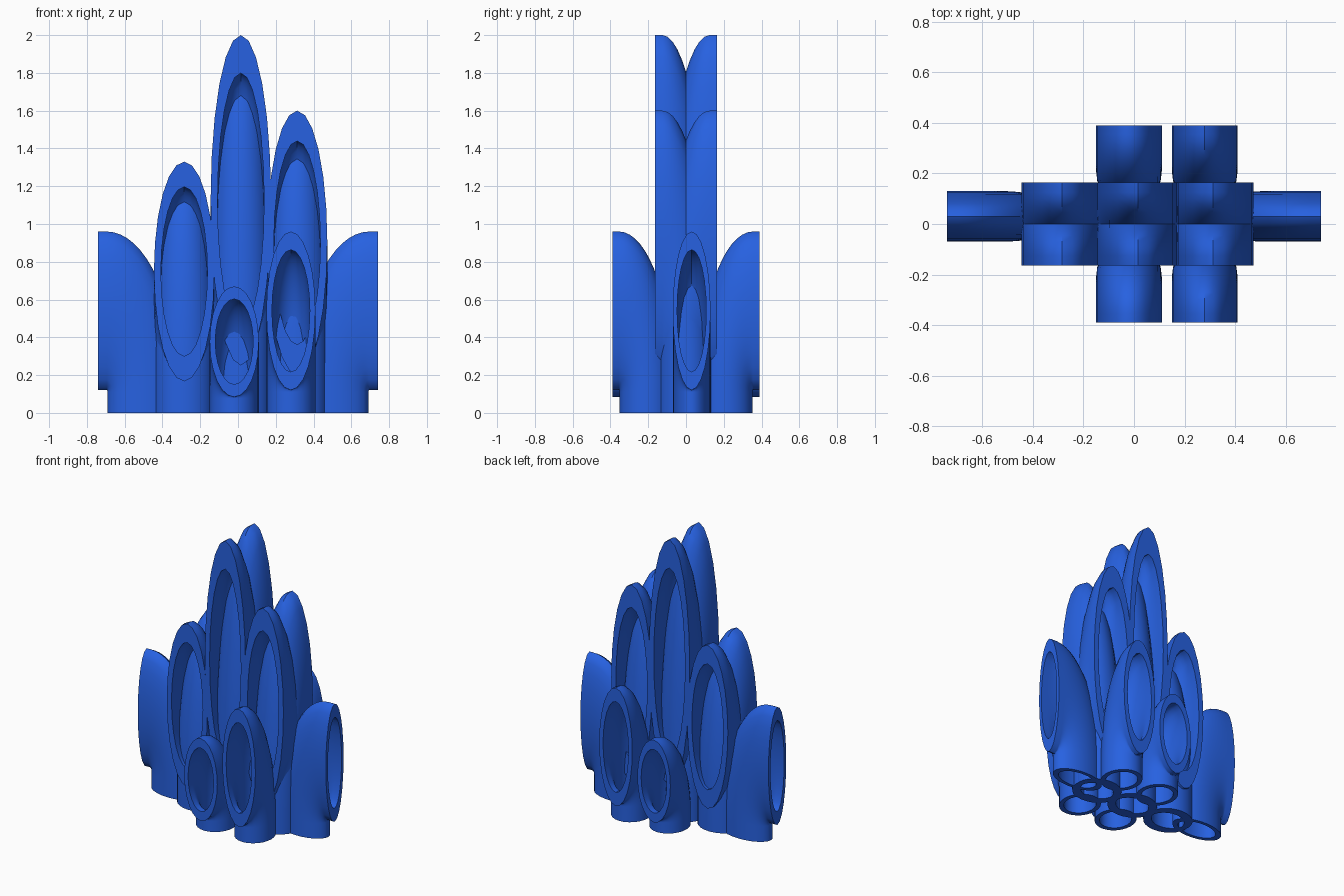
import bpy, bmesh, math

if "Cube" in bpy.data.objects:
    bpy.data.objects.remove(bpy.data.objects["Cube"])

SIDES, BEND = 24, 16
WALL = 0.77          # inner / outer size of the tube
PIVOT = 0.115        # height of the inner corner, as a share of the top height

blue = bpy.data.materials.new("blue")
blue.diffuse_color = (0.02, 0.12, 0.75, 1)
blue.use_nodes = True
blue.node_tree.nodes["Principled BSDF"].inputs["Base Color"].default_value = blue.diffuse_color


def elbow(name, mouth, across, out, width, stub, reach, top):
    """Hollow elbow pipe: stands on the floor and turns outwards along 'out'.
    mouth = distance of the opening from the centre, across = sideways offset."""
    zb, h = top * PIVOT, top * (1 - PIVOT)

    def ring(kind, a, k):
        pts = []
        for i in range(SIDES):
            th = 2 * math.pi * i / SIDES
            t = 0.5 + 0.5 * k * math.cos(th)
            t = 0.012 + 0.988 * t
            depth, z = stub + reach * t * math.sin(a), zb + h * t * math.cos(a)
            if kind == "mouth":
                depth = 0
            if kind == "foot":
                z = 0
            d, s = mouth - depth, width / 2 * k * math.sin(th)
            pts.append((out[0] * d + abs(out[1]) * (across + s),
                        out[1] * d + abs(out[0]) * (across + s), z))
        return pts

    stations = [("mouth", 0)]
    stations += [("bend", math.pi / 2 * i / BEND) for i in range(BEND + 1)]
    stations += [("foot", math.pi / 2)]
    # outer skin from mouth to foot, then inner skin back again
    rings = [ring(k, a, 1.0) for k, a in stations]
    rings += [ring(k, a, WALL) for k, a in reversed(stations)]

    bm = bmesh.new()
    rows = [[bm.verts.new(p) for p in r] for r in rings]
    for j, row in enumerate(rows):
        nxt = rows[(j + 1) % len(rows)]
        for i in range(SIDES):
            n = (i + 1) % SIDES
            bm.faces.new((row[i], row[n], nxt[n], nxt[i]))
    bmesh.ops.recalc_face_normals(bm, faces=bm.faces[:])
    me = bpy.data.meshes.new(name)
    bm.to_mesh(me)
    bm.free()
    me.materials.append(blue)
    ob = bpy.data.objects.new(name, me)
    bpy.context.collection.objects.link(ob)
    bpy.ops.object.select_all(action='DESELECT')
    ob.select_set(True)
    bpy.context.view_layer.objects.active = ob
    bpy.ops.object.shade_smooth_by_angle(angle=math.radians(35))


for side, sy in (("front", -1), ("back", 1)):
    # tall pipes standing back to back
    for label, x, top in (("left", -0.285, 1.33), ("middle", 0.015, 2.0), ("right", 0.313, 1.6)):
        elbow(f"tall_pipe_{label}_{side}", 0.165, x, (0, sy), 0.32, 0.04, 0.275, top)
    # short pipes in front and behind
    for label, x, top in (("small", -0.02, 0.67), ("large", 0.28, 0.96)):
        elbow(f"short_pipe_{label}_{side}", 0.39, x, (0, sy), 0.26, 0.035, 0.29, top)

# end pipes facing left and right
for side, sx in (("left", -1), ("right", 1)):
    elbow(f"end_pipe_{side}", 0.74, 0.03, (sx, 0), 0.20, 0.045, 0.38, 0.96)
